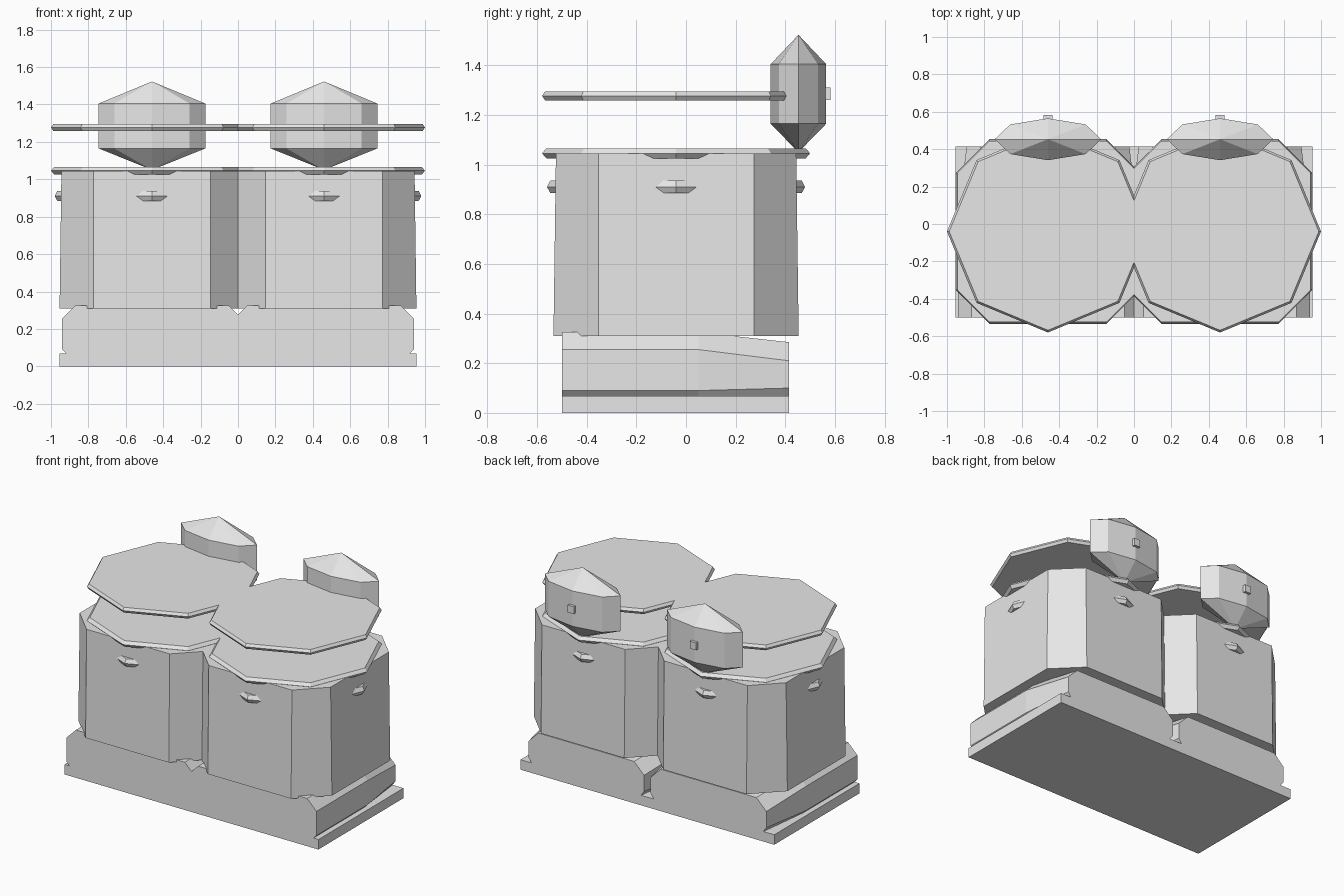
import bpy, bmesh
from math import cos, sin, pi

old = bpy.data.objects.get("Cube")
if old:
    bpy.data.objects.remove(old, do_unlink=True)

grey = bpy.data.materials.new("light grey")
grey.use_nodes = True
grey.diffuse_color = (0.8, 0.8, 0.8, 1)
grey.node_tree.nodes["Principled BSDF"].inputs["Base Color"].default_value = (0.8, 0.8, 0.8, 1)

CX, CY = 0.46, -0.04      # centre of the left tank
SIDES = (("left", 1), ("right", -1))


def loft(name, rings):
    """Skin a list of equal-length point rings and close both ends."""
    bm = bmesh.new()
    loops = [[bm.verts.new(p) for p in ring] for ring in rings]
    n = len(loops[0])
    for a, b in zip(loops, loops[1:]):
        for i in range(n):
            j = (i + 1) % n
            bm.faces.new((a[i], a[j], b[j], b[i]))
    bm.faces.new(loops[0])
    bm.faces.new(loops[-1])
    bmesh.ops.remove_doubles(bm, verts=bm.verts, dist=0.0001)
    bmesh.ops.recalc_face_normals(bm, faces=bm.faces)
    me = bpy.data.meshes.new(name)
    bm.to_mesh(me)
    bm.free()
    me.materials.append(grey)
    ob = bpy.data.objects.new(name, me)
    bpy.context.collection.objects.link(ob)
    return ob


def octagon(x, y, z, rx, ry):
    """Octagon with corners on the axes."""
    return [(x + rx * cos(i * pi / 4), y + ry * sin(i * pi / 4), z) for i in range(8)]


def tank_ring(x, z, half, flat=0.313):
    """Square with cut corners."""
    pts = [(half, -flat), (half, flat), (flat, half), (-flat, half),
           (-half, flat), (-half, -flat), (-flat, -half), (flat, -half)]
    return [(x + a, CY + b, z) for a, b in pts]


def box(name, x, y, z, sx, sy, sz):
    ring = [(-sx, -sy), (sx, -sy), (sx, sy), (-sx, sy)]
    return loft(name, [[(x + a, y + b, z + h) for a, b in ring] for h in (-sz, sz)])


def disc(name, x, z, radius, rim, up, down):
    """Thin octagonal plate with a ridged edge at height z."""
    loft(name, [octagon(x, CY, z - down, radius - rim, radius - rim),
                octagon(x, CY, z, radius, radius),
                octagon(x, CY, z + up, radius - rim, radius - rim)])


def base_ring(x, y, half, low, top):
    """Block section with bevelled top corners and undercut bottom corners."""
    bevel = 0.07 + (0.48 - half) / 9
    right = [(half - 0.025, 0.05), (half - 0.025, 0.065), (half, low),
             (half, top - bevel), (half - bevel, top)]
    pts = right + [(-a, z) for a, z in reversed(right)]
    return [(x + a, y, z) for a, z in pts]


# base plate
box("base_plate", 0, -0.0425, 0.034, 0.955, 0.4575, 0.034)

for side, s in SIDES:
    x = s * CX
    # base block, narrowing towards the back
    loft(side + "_base_block", [base_ring(x, -0.5, 0.48, 0.09, 0.325),
                                base_ring(x, 0.05, 0.48, 0.09, 0.325),
                                base_ring(x, 0.415, 0.435, 0.1, 0.285)])
    # tank body, slightly tapered
    loft(side + "_tank", [tank_ring(x, 0.31, 0.494), tank_ring(x, 1.045, 0.484)])
    # hoop whose corners show through the walls, and the two lids
    disc(side + "_hoop", x, 0.91, 0.52, 0.014, 0.027, 0.025)
    disc(side + "_lower_lid", x, 1.046, 0.54, 0.018, 0.02, 0.021)
    disc(side + "_upper_lid", x, 1.277, 0.54, 0.012, 0.018, 0.018)
    # flattened capsule at the back with pointed ends
    cap = [(1.05, 0), (1.165, 1), (1.405, 1), (1.523, 0)]
    rings = [octagon(x, 0.453, z, 0.285 * max(r, 0.001), 0.112 * max(r, 0.001)) for z, r in cap]
    loft(side + "_capsule", rings)
    box(side + "_capsule_knob", x, 0.565, 1.285, 0.023, 0.017, 0.025)
